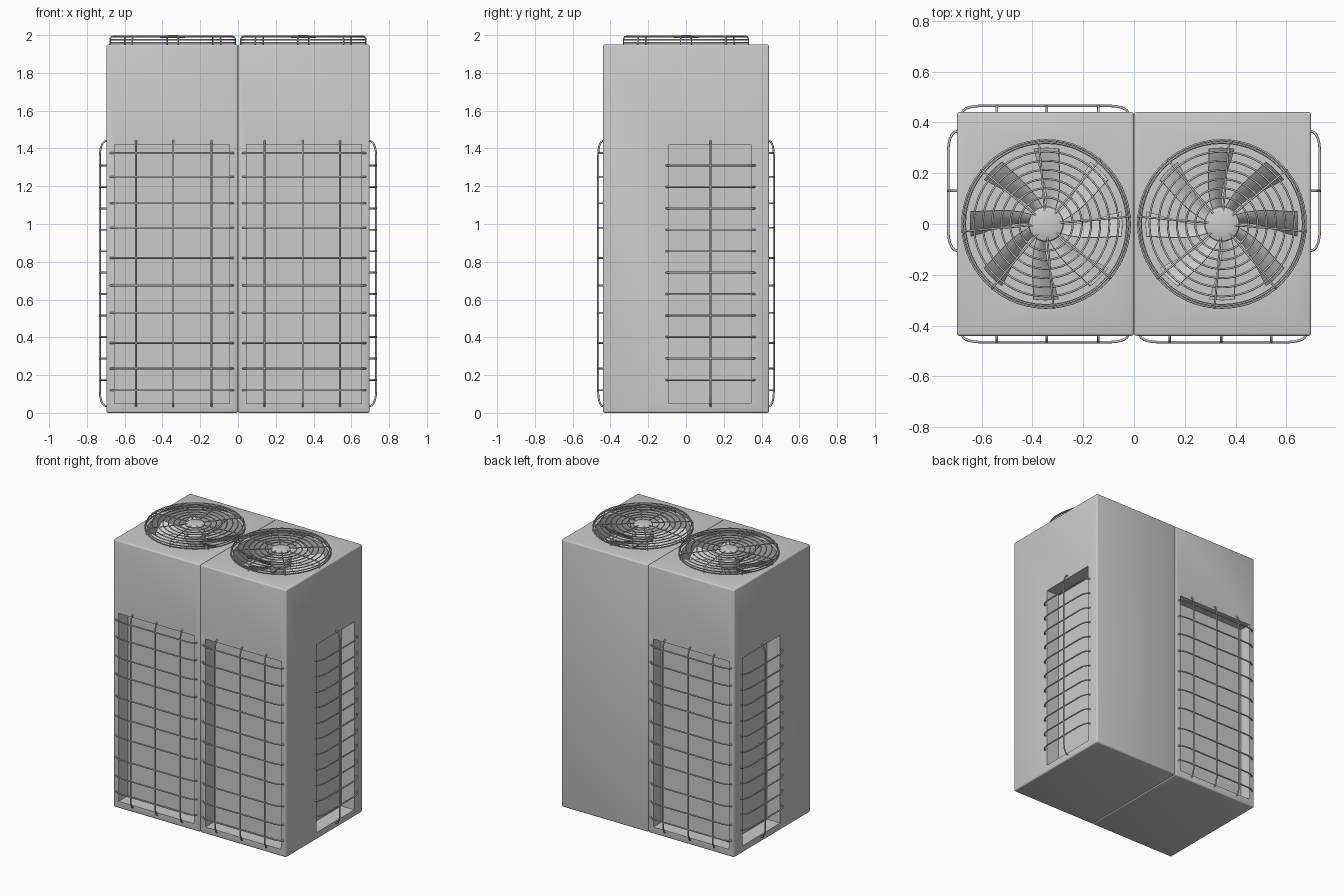
import bpy, bmesh
from math import sin, cos, pi, radians

if "Cube" in bpy.data.objects:
    bpy.data.objects.remove(bpy.data.objects["Cube"])

HX, HY, TOP = 0.697, 0.44, 1.95     # cabinet half width, half depth, height
FX = 0.346                          # fan centre distance from x = 0
Z0, Z1 = 0.05, 1.42                 # intake opening heights
WELL = TOP - 0.16                   # floor of the fan wells


def link(name, mesh):
    ob = bpy.data.objects.new(name, mesh)
    bpy.context.collection.objects.link(ob)
    return ob


def smooth(ob, angle=35):
    bpy.ops.object.select_all(action='DESELECT')
    bpy.context.view_layer.objects.active = ob
    ob.select_set(True)
    bpy.ops.object.shade_smooth_by_angle(angle=radians(angle))


def apply_mods(ob):
    dg = bpy.context.evaluated_depsgraph_get()
    mesh = bpy.data.meshes.new_from_object(ob.evaluated_get(dg))
    ob.modifiers.clear()
    ob.data = mesh


def box(name, lo, hi, bevel=0):
    bm = bmesh.new()
    bmesh.ops.create_cube(bm, size=1)
    for v in bm.verts:
        v.co = [(a + b) / 2 + c * (b - a) for a, b, c in zip(lo, hi, v.co)]
    if bevel:
        bmesh.ops.bevel(bm, geom=bm.edges[:], offset=bevel, segments=3,
                        profile=0.5, affect='EDGES')
    me = bpy.data.meshes.new(name)
    bm.to_mesh(me)
    bm.free()
    return link(name, me)


def lathe(name, profile, cx, n=48):
    """Spin (r, z) points into a closed solid around a fan axis."""
    bm = bmesh.new()
    rings = [[bm.verts.new((cx + r * cos(2 * pi * i / n), r * sin(2 * pi * i / n), z))
              for i in range(n)] for r, z in profile]
    for a, b in zip(rings, rings[1:]):
        for i in range(n):
            bm.faces.new((a[i], a[(i + 1) % n], b[(i + 1) % n], b[i]))
    bm.faces.new(rings[0][::-1])
    bm.faces.new(rings[-1])
    bmesh.ops.recalc_face_normals(bm, faces=bm.faces[:])
    me = bpy.data.meshes.new(name)
    bm.to_mesh(me)
    bm.free()
    return link(name, me)


def wires(name, paths, radius=0.005):
    """Round wires along (points, closed) paths, joined in one mesh."""
    cu = bpy.data.curves.new(name, 'CURVE')
    cu.dimensions = '3D'
    cu.bevel_depth = radius
    cu.bevel_resolution = 2
    cu.use_fill_caps = True
    for pts, closed in paths:
        sp = cu.splines.new('POLY')
        sp.points.add(len(pts) - 1)
        for p, co in zip(sp.points, pts):
            p.co = (*co, 1)
        sp.use_cyclic_u = closed
    tmp = link(name + "_curve", cu)
    dg = bpy.context.evaluated_depsgraph_get()
    me = bpy.data.meshes.new_from_object(tmp.evaluated_get(dg))
    bpy.data.objects.remove(tmp)
    ob = link(name, me)
    smooth(ob, 50)
    return ob


# Faces of the cabinet: (along, z, outward) -> xyz
SIDES = {
    "front": lambda u, z, d: (u, -HY - d, z),
    "back": lambda u, z, d: (u, HY + d, z),
    "right": lambda u, z, d: (HX + d, u, z),
    "left": lambda u, z, d: (-HX - d, u, z),
}


def bowed(a, b, place, out, r=0.075):
    """Wire from a to b that bows out with rounded ends."""
    arc = [(r * (1 - cos(t * pi / 10)), out * sin(t * pi / 10)) for t in range(6)]
    pts = [(a, -0.008)] + [(a + s, d) for s, d in arc]
    pts += [(b - s, d) for s, d in reversed(arc)] + [(b, -0.008)]
    return [place(s, d) for s, d in pts], False


def cage(name, face, u0, u1, heights, uprights, out):
    f = SIDES[face]
    paths = [bowed(u0, u1, lambda s, d, z=z: f(s, z, d), out) for z in heights]
    paths += [bowed(0.035, 1.44, lambda s, d, u=u: f(u, s, d), out) for u in uprights]
    wires(name, paths)


# Intake openings: face, start, end, owning cabinet, recess depth
openings = [("front", -0.655, -0.045, -1, 0.11), ("front", 0.045, 0.655, 1, 0.11),
            ("back", -0.655, -0.045, -1, 0.09),
            ("right", -0.09, 0.345, 1, 0.105), ("left", -0.09, 0.345, -1, 0.105)]

# Two cabinets with recessed intakes and fan wells
for s, label in ((-1, "left"), (1, "right")):
    xs = sorted((0, s * HX))
    cab = box(label + "_cabinet", (xs[0], -HY, 0), (xs[1], HY, TOP), 0.01)
    cutters = [lathe("well_cutter", [(0.315, WELL), (0.315, TOP + 0.1)], s * FX)]
    for face, a, b, own, depth in openings:
        if own == s:
            p, q = SIDES[face](a, Z0, -depth), SIDES[face](b, Z1, 0.1)
            cutters.append(box("intake_cutter", [min(c) for c in zip(p, q)],
                               [max(c) for c in zip(p, q)]))
    for c in cutters:
        m = cab.modifiers.new("cut", 'BOOLEAN')
        m.operation, m.object, m.solver = 'DIFFERENCE', c, 'EXACT'
    apply_mods(cab)
    for c in cutters:
        bpy.data.objects.remove(c)
    smooth(cab)

# Wire cages over the intakes
wide = [0.12, 0.235, 0.37, 0.53, 0.675, 0.82, 0.98, 1.11, 1.25, 1.375]
narrow = [0.175 + 0.1135 * i for i in range(11)]
for face, a, b, own, depth in openings:
    name = f"{face}_cage_{'left' if own < 0 else 'right'}"
    if face in ("front", "back"):
        cage(name, face, a - 0.02, b + 0.02, wide,
             [own * x for x in (0.14, 0.343, 0.54)], 0.025)
    else:
        cage(name, face, a - 0.015, b + 0.02, narrow, [0.13], 0.034)


def ring(cx, r, z, n=56):
    return [(cx + r * cos(2 * pi * i / n), r * sin(2 * pi * i / n), z) for i in range(n)], True


# Fans and their guards, mirrored left to right
for s, label in ((-1, "left"), (1, "right")):
    cx = s * FX
    paths = [ring(cx, 0.105 + 0.036 * i, 1.991) for i in range(7)]
    paths += [ring(cx, 0.33, z) for z in (1.96, 1.975)]
    for k in range(8):
        a = radians(5 + 45 * k)
        paths.append(([(cx - s * r * cos(a), r * sin(a), z) for r, z in
                       ((0.05, 1.994), (0.315, 1.994), (0.326, 1.991), (0.332, 1.98), (0.332, 1.94))],
                      False))
    wires(label + "_fan_guard", paths, 0.0038)
    smooth(lathe(label + "_guard_cap", [(0.066, 1.984), (0.067, 1.991), (0.05, 1.997),
                                        (0.02, 2.0)], cx), 60)
    smooth(lathe(label + "_fan_hub", [(0.07, WELL), (0.07, 1.925), (0.06, 1.935)], cx))

    # Eight swept, pitched blades
    bm = bmesh.new()
    NR, NT = 6, 4
    for k in range(8):
        grid = []
        for i in range(NR + 1):
            f = i / NR
            r = 0.065 + 0.235 * f
            half = 0.018 + 0.032 * f
            row = []
            for j in range(NT + 1):
                t = 2 * j / NT - 1
                ang = radians(45 * k - 18 * (1 - f) ** 1.5) + t * half / r
                z = 1.88 - t * half * 0.9 - 0.008 * t * t
                row.append(bm.verts.new((cx - s * r * cos(ang), r * sin(ang), z)))
            grid.append(row)
        for i in range(NR):
            for j in range(NT):
                q = [grid[i][j], grid[i + 1][j], grid[i + 1][j + 1], grid[i][j + 1]]
                bm.faces.new(q if s < 0 else q[::-1])
    me = bpy.data.meshes.new(label + "_fan_blades")
    bm.to_mesh(me)
    bm.free()
    ob = link(label + "_fan_blades", me)
    m = ob.modifiers.new("thick", 'SOLIDIFY')
    m.thickness = 0.004
    apply_mods(ob)
    smooth(ob)
